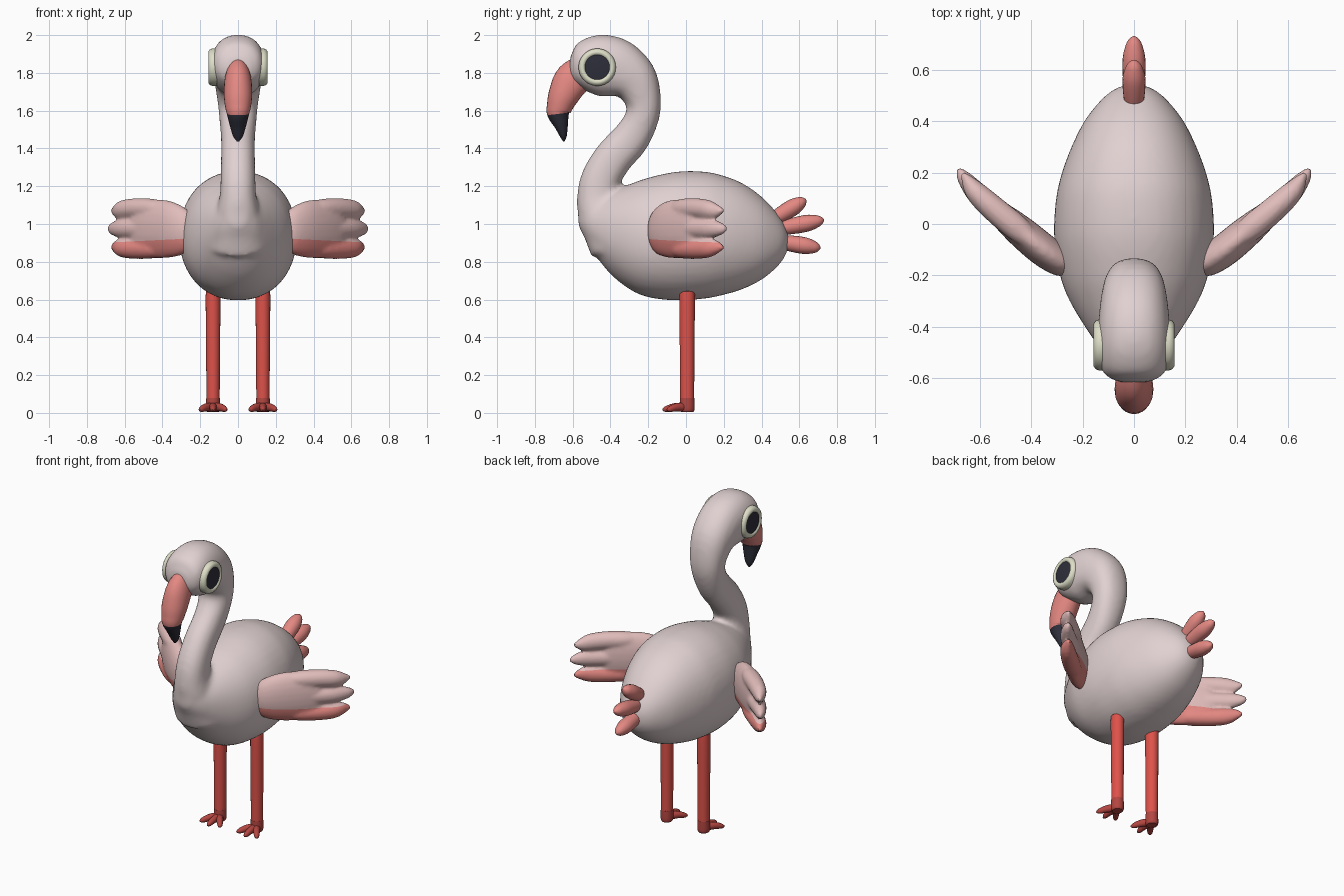
import bpy, bmesh, math
from mathutils import Vector

if "Cube" in bpy.data.objects:
    bpy.data.objects.remove(bpy.data.objects["Cube"])

X, Y, Z = Vector((1, 0, 0)), Vector((0, 1, 0)), Vector((0, 0, 1))


def material(name, r, g, b):
    m = bpy.data.materials.new(name)
    lin = [((c / 255 + 0.055) / 1.055) ** 2.4 for c in (r, g, b)]
    m.diffuse_color = (*lin, 1)
    m.use_nodes = True
    m.node_tree.nodes["Principled BSDF"].inputs["Base Color"].default_value = m.diffuse_color
    return m


PALE = material("pale_pink", 225, 209, 209)
BLUSH = material("blush_pink", 225, 189, 187)
CORAL = material("coral", 228, 136, 130)
RED = material("leg_red", 222, 82, 74)
DEEP = material("foot_red", 180, 70, 65)
DARK = material("dark", 46, 46, 58)
CREAM = material("cream", 222, 222, 200)


def spline(pts, sub):
    """Catmull-Rom through tuples of any length."""
    out = []
    for i in range(len(pts) - 1):
        p = [pts[max(0, min(len(pts) - 1, i + k))] for k in (-1, 0, 1, 2)]
        for s in range(sub):
            t = s / sub
            out.append([0.5 * (2 * b + (c - a) * t + (2 * a - 5 * b + 4 * c - d) * t * t
                        + (3 * b - a - 3 * c + d) * t ** 3) for a, b, c, d in zip(*p)])
    return out + [list(pts[-1])]


def loft(bm, stations, side, sub=4, n=24, power=1.0, tangent=None, split=None):
    """Oval tube; a station is (x, y, z, half width along side, half width across)."""
    st = spline(stations, sub)
    pos = [Vector(s[:3]) for s in st]
    rings = []
    for i, s in enumerate(st):
        t = tangent or (pos[min(i + 1, len(pos) - 1)] - pos[max(i - 1, 0)]).normalized()
        across = t.cross(side).normalized()
        ring = []
        for k in range(n):
            c, d = math.cos(2 * math.pi * k / n), math.sin(2 * math.pi * k / n)
            c = math.copysign(abs(c) ** power, c)
            d = math.copysign(abs(d) ** power, d)
            ring.append(bm.verts.new(pos[i] + side * c * max(s[3], .002) + across * d * max(s[4], .002)))
        rings.append(ring)
    for i in range(len(rings) - 1):
        for k in range(n):
            f = bm.faces.new((rings[i][k], rings[i][(k + 1) % n], rings[i + 1][(k + 1) % n], rings[i + 1][k]))
            f.material_index = int(split is not None and i >= split * sub)
    bm.faces.new(rings[0])
    bm.faces.new(rings[-1]).material_index = int(split is not None)


def finish(name, bm, mats, mirror=False):
    bmesh.ops.recalc_face_normals(bm, faces=bm.faces)
    me = bpy.data.meshes.new(name)
    bm.to_mesh(me)
    bm.free()
    for m in mats:
        me.materials.append(m)
    me.shade_smooth()
    me.set_sharp_from_angle(angle=math.radians(50))
    ob = bpy.data.objects.new(name, me)
    bpy.context.collection.objects.link(ob)
    if mirror:
        ob.modifiers.new("mirror", 'MIRROR').use_mirror_merge = False
    return ob


def fuse(ob, voxel, rounds):
    """Weld overlapping volumes into one soft skin and return it as a bmesh."""
    r = ob.modifiers.new("remesh", 'REMESH')
    r.mode, r.voxel_size = 'VOXEL', voxel
    s = ob.modifiers.new("smooth", 'SMOOTH')
    s.factor, s.iterations = 0.5, rounds
    me = bpy.data.meshes.new_from_object(ob.evaluated_get(bpy.context.evaluated_depsgraph_get()))
    bm = bmesh.new()
    bm.from_mesh(me)
    bpy.data.objects.remove(ob)
    bpy.data.meshes.remove(me)
    for f in bm.faces:
        f.material_index = 0
    return bm


# Body, neck and head
bm = bmesh.new()
body = [(-.57, .99, 1.09, .04), (-.53, .915, 1.11, .095), (-.48, .835, 1.13, .135), (-.4, .735, 1.17, .19),
        (-.3, .655, 1.21, .25), (-.2, .612, 1.245, .288), (-.05, .595, 1.277, .311), (.1, .605, 1.277, .303),
        (.2, .625, 1.255, .28), (.3, .655, 1.215, .243), (.4, .705, 1.145, .193), (.48, .77, 1.06, .13),
        (.525, .83, .99, .075), (.545, .89, .93, .015)]
loft(bm, [(0, y, (a + b) / 2, w, (b - a) / 2) for y, a, b, w in body], X, n=40, power=.94, tangent=Y)
neck = [(-.36, .92, .17, .17), (-.44, 1.04, .125, .13), (-.465, 1.14, .098, .112), (-.45, 1.24, .092, .105),
        (-.385, 1.35, .09, .103), (-.295, 1.45, .09, .1), (-.238, 1.55, .098, .09), (-.225, 1.645, .108, .094),
        (-.272, 1.758, .125, .126), (-.36, 1.82, .137, .157), (-.45, 1.84, .142, .163), (-.53, 1.84, .137, .14),
        (-.585, 1.835, .115, .1), (-.615, 1.835, .06, .05)]
loft(bm, [(0, *p) for p in neck], X, n=32, power=.88)
bm = fuse(finish("body_draft", bm, []), .016, 8)
finish("body_neck_and_head", bm, [PALE])

# Hooked beak with a dark tip
bm = bmesh.new()
beak = [(-.52, 1.82, .05, .085), (-.60, 1.765, .07, .095), (-.647, 1.683, .075, .082), (-.67, 1.62, .068, .068),
        (-.676, 1.583, .059, .059), (-.660, 1.52, .043, .036), (-.649, 1.465, .026, .018), (-.647, 1.437, .006, .004)]
loft(bm, [(0, *p) for p in beak], X, split=4)
finish("beak", bm, [CORAL, DARK])

# Eyes: rounded rim around a dark disc, turned about the x axis
bm = bmesh.new()
n, rings = 40, []
for r, x in [(.099, .11), (.099, .136), (.094, .149), (.083, .157), (.072, .156), (.066, .15), (.04, .153), (.004, .154)]:
    rings.append([bm.verts.new((x, -.47 + r * math.cos(k * 2 * math.pi / n), 1.83 + r * math.sin(k * 2 * math.pi / n)))
                  for k in range(n)])
for i, (a, b) in enumerate(zip(rings, rings[1:])):
    for k in range(n):
        bm.faces.new((a[k], a[(k + 1) % n], b[(k + 1) % n], b[k])).material_index = int(i >= 5)
bm.faces.new(rings[0])
bm.faces.new(rings[-1]).material_index = 1
finish("eyes", bm, [CREAM, DARK], mirror=True)

# Wings: a blade and three feather lobes, coral along the lower edge
bm = bmesh.new()
loft(bm, [(.25, -.17, .965, .09, .04), (.29, -.145, .965, .125, .058), (.36, -.095, .972, .15, .064),
          (.45, -.02, .975, .155, .06), (.53, .048, .975, .13, .045), (.565, .078, .975, .08, .02)], Z)
for zc, zt, d in [(1.083, 1.07, -.012), (.975, .975, .006), (.868, .877, -.012)]:
    loft(bm, [(.38, -.08, zc, .03, .03), (.45, -.02, zc, .05, .05), (.54, .055, zc, .053, .05),
              (.61, .12, (zc + zt) / 2, .05, .043), (.655 + d, .175 + d, zt, .035, .028),
              (.679 + d, .212 + d, zt, .01, .008)], Z)
bm = fuse(finish("wing_draft", bm, []), .011, 3)
cut = Vector((.05, 0, 1)).normalized()
origin = Vector((.28, 0, .922))
bmesh.ops.bisect_plane(bm, geom=bm.verts[:] + bm.edges[:] + bm.faces[:], plane_co=origin, plane_no=cut)
for f in bm.faces:
    f.material_index = int((f.calc_center_median() - origin).dot(cut) < 0)
finish("wings", bm, [BLUSH, CORAL], mirror=True)

# Tail feathers
bm = bmesh.new()
for y0, z0, y1, z1 in [(.42, 1.0, .635, 1.13), (.44, .965, .73, 1.022), (.44, .915, .712, .872)]:
    loft(bm, [(0, y0 + (y1 - y0) * t, z0 + (z1 - z0) * t, r, r) for t, r in
              [(0, .02), (.2, .035), (.45, .043), (.7, .044), (.88, .032), (.96, .019), (1, .004)]], X, n=20)
finish("tail_feathers", bm, [CORAL])

# Legs
bm = bmesh.new()
loft(bm, [(.132, .006, .07, .035, .037), (.132, .006, .35, .037, .039), (.132, .006, .62, .039, .041),
          (.132, .006, .64, .034, .036)], X, n=20)
finish("legs", bm, [RED], mirror=True)

# Feet: ankle and three toes
bm = bmesh.new()
loft(bm, [(.132, .006, .004, .03, .032), (.132, .006, .02, .037, .039), (.132, .006, .08, .036, .038)], X, n=20)
for deg in (-36, 0, 36):
    dx, dy = math.sin(math.radians(deg)), -math.cos(math.radians(deg))
    loft(bm, [(.132 + dx * d, dy * d, z, h, w) for d, z, h, w in
              [(0, .03, .024, .024), (.06, .03, .022, .02), (.105, .021, .016, .015), (.124, .017, .005, .004)]],
         Z, n=12)
finish("feet", bm, [DEEP], mirror=True)
